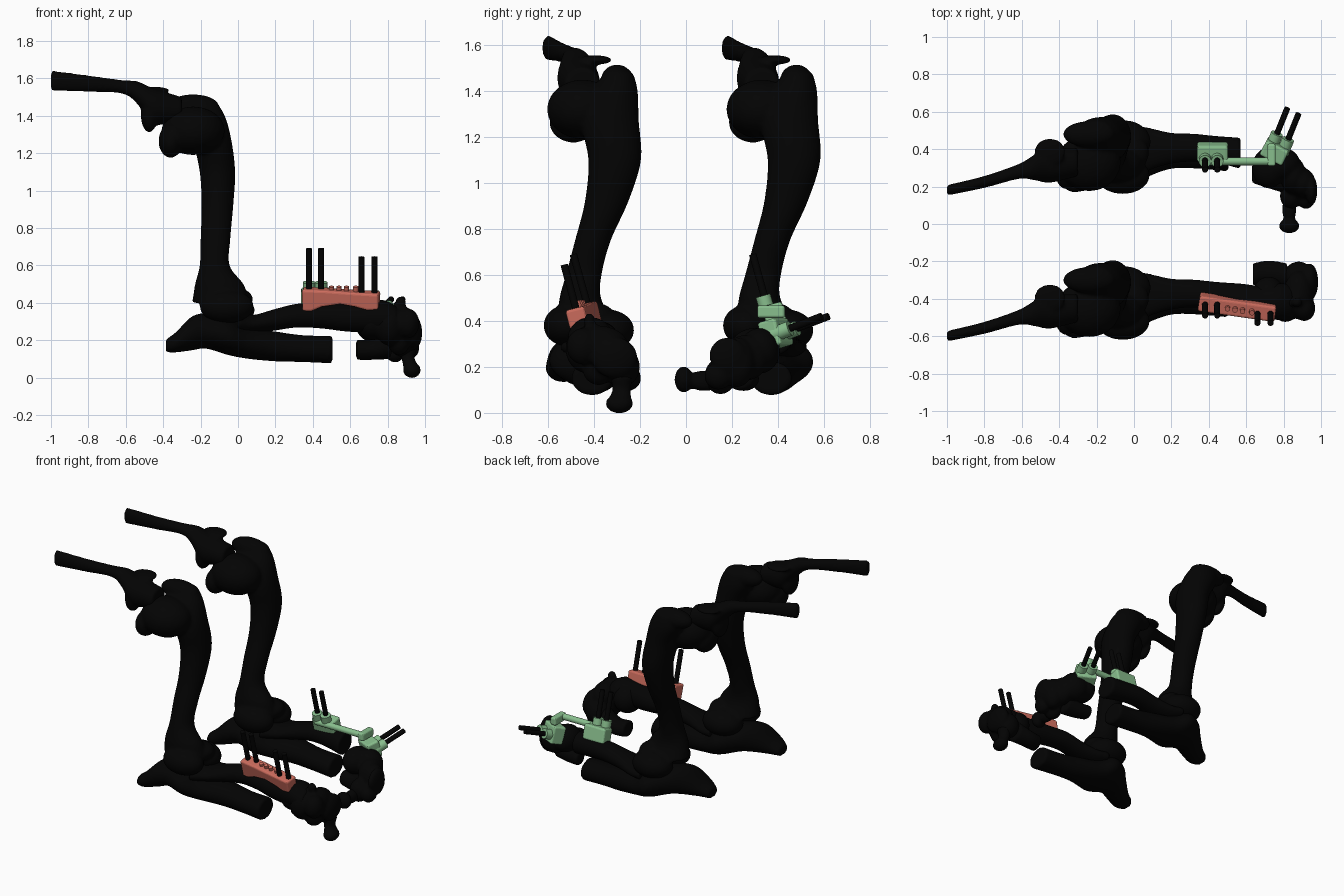
import bpy, bmesh, math
from mathutils import Vector, Matrix, Euler

cube = bpy.data.objects.get("Cube")
if cube:
    bpy.data.objects.remove(cube, do_unlink=True)


def material(name, rgb):
    m = bpy.data.materials.new(name)
    m.use_nodes = True
    m.diffuse_color = (*rgb, 1)
    m.node_tree.nodes["Principled BSDF"].inputs["Base Color"].default_value = (*rgb, 1)
    return m


BONE = material("black", (0.001, 0.001, 0.001))
RED = material("coral red", (0.6, 0.15, 0.11))
GREEN = material("soft green", (0.25, 0.52, 0.27))


def finish(bm, name, mat, shift=0):
    bmesh.ops.recalc_face_normals(bm, faces=bm.faces)
    mesh = bpy.data.meshes.new(name)
    bm.to_mesh(mesh)
    bm.free()
    mesh.materials.append(mat)
    ob = bpy.data.objects.new(name, mesh)
    ob.location.y = shift
    bpy.context.collection.objects.link(ob)
    return ob


def spline(rows, steps=5):
    """Smoothly interpolate between cross-section rows."""
    pts = [Vector(r) for r in rows]
    out = []
    for i in range(len(pts) - 1):
        b, c = pts[i], pts[i + 1]
        a = pts[i - 1] if i else b
        d = pts[i + 2] if i + 2 < len(pts) else c
        for s in range(steps):
            t = s / steps
            out.append(b + (c - a) * (t / 2) + (a * 2 - b * 5 + c * 4 - d) * (t * t / 2)
                       + (b * 3 - a - c * 3 + d) * (t ** 3 / 2))
    return out + [pts[-1]]


def loft(bm, rows, axis, sides=24):
    """Elliptical sections across the x or z axis, capped at both ends."""
    rings = []
    for x, y, z, r1, r2 in spline(rows):
        ring = []
        for k in range(sides):
            a = math.tau * k / sides
            u, v = r1 * math.cos(a), r2 * math.sin(a)
            ring.append(bm.verts.new((x, y + u, z + v) if axis == "x" else (x + u, y + v, z)))
        rings.append(ring)
    for p, q in zip(rings, rings[1:]):
        for k in range(sides):
            j = (k + 1) % sides
            bm.faces.new((p[k], p[j], q[j], q[k]))
    bm.faces.new(rings[0])
    bm.faces.new(rings[-1])


def bone(name, shift, rows=(), axis="x", blobs=()):
    """Fuse a lofted shaft and rounded knobs into one smooth bone."""
    bm = bmesh.new()
    if rows:
        loft(bm, rows, axis)
    for x, y, z, rx, ry, rz in blobs:
        bmesh.ops.create_icosphere(bm, subdivisions=3, radius=1,
                                   matrix=Matrix.LocRotScale((x, y, z), None, (rx, ry, rz)))
    ob = finish(bm, name, BONE, shift)
    fuse = ob.modifiers.new("fuse", "REMESH")
    fuse.mode = "VOXEL"
    fuse.voxel_size = 0.011
    fuse.use_smooth_shade = True
    soften = ob.modifiers.new("soften", "SMOOTH")
    soften.factor = 0.5
    soften.iterations = 3
    return ob


def rod(name, start, end, radius, mat, shift):
    a, b = Vector(start), Vector(end)
    bm = bmesh.new()
    rot = (b - a).to_track_quat("Z", "Y")
    bmesh.ops.create_cone(bm, cap_ends=True, segments=20, radius1=radius, radius2=radius,
                          depth=(b - a).length,
                          matrix=Matrix.LocRotScale((a + b) / 2, rot, None))
    for f in bm.faces:
        f.smooth = len(f.verts) == 4
    return finish(bm, name, mat, shift)


def slab(name, profile, depth, centre, rot, mat, shift):
    """Extrude an x-z profile along y, bevel it and place it."""
    bm = bmesh.new()
    face = bm.faces.new([bm.verts.new((x, -depth / 2, z)) for x, z in profile])
    ext = bmesh.ops.extrude_face_region(bm, geom=[face])["geom"]
    bmesh.ops.translate(bm, vec=(0, depth, 0),
                        verts=[v for v in ext if isinstance(v, bmesh.types.BMVert)])
    bm.transform(Matrix.LocRotScale(centre, Euler([math.radians(a) for a in rot]), None))
    ob = finish(bm, name, mat, shift)
    bev = ob.modifiers.new("rounded edges", "BEVEL")
    bev.width = 0.012
    bev.segments = 3
    return ob


def box(name, size, centre, rot, mat, shift):
    x, z = size[0] / 2, size[2] / 2
    return slab(name, [(-x, -z), (x, -z), (x, z), (-x, z)], size[1], centre, rot, mat, shift)


NEAR, FAR = -0.4, 0.38
radius_shaft = [(0, 0, .29, .15, .06), (.08, .02, .285, .115, .05), (.2, .025, .31, .083, .058),
                (.32, .028, .332, .075, .064), (.45, .017, .33, .073, .068),
                (.57, -.002, .325, .084, .078)]
radius_end = [(.68, -.015, .325, .085, .085), (.78, -.015, .325, .1, .09), (.85, -.02, .3, .09, .08)]

# Parts shared by both limbs
for side, dy in (("near", NEAR), ("far", FAR)):
    bone(side + "_shoulder_blade", dy,
         [(-1, -.2, 1.588, .028, .055), (-.8, -.155, 1.572, .032, .044), (-.62, -.1, 1.555, .04, .036),
          (-.54, -.08, 1.525, .065, .06), (-.46, -.07, 1.455, .09, .095),
          (-.38, -.06, 1.44, .085, .085), (-.3, -.05, 1.43, .075, .07)],
         blobs=[(-.45, .005, 1.535, .085, .075, .02), (-.475, -.08, 1.41, .045, .075, .1)])
    bone(side + "_upper_arm", dy,
         [(-.21, .11, 1.48, .09, .06), (-.19, .09, 1.4, .12, .1), (-.14, .07, 1.27, .105, .125),
          (-.11, .09, 1.1, .095, .115), (-.11, .055, .92, .085, .095), (-.12, -.005, .75, .08, .078),
          (-.125, -.045, .6, .08, .078), (-.1, -.06, .5, .13, .09), (-.09, -.04, .4, .155, .12)],
         axis="z",
         blobs=[(-.24, -.05, 1.32, .17, .155, .13), (-.36, -.09, 1.265, .065, .105, .09),
                (-.24, .1, 1.45, .14, .07, .065),
                (-.06, -.12, .38, .145, .1, .09), (-.05, .06, .36, .14, .115, .09),
                (-.01, .0, .42, .09, .09, .06)])
    bone(side + "_ulna", dy,
         [(-.385, -.13, .17, .05, .035), (-.33, -.13, .19, .08, .055), (-.25, -.09, .235, .11, .09),
          (-.17, -.04, .25, .14, .095), (-.05, -.01, .225, .185, .105), (.06, 0, .185, .135, .085),
          (.2, .01, .167, .095, .08), (.35, 0, .155, .085, .072), (.505, -.01, .15, .09, .074)])
    bone(side + "_radius", dy, radius_shaft + (radius_end if side == "near" else []))
    for n, x in enumerate((.38, .445)):
        rod(f"{side}_pin_{n}", (x, -.015, .42), (x, -.09, .69), .016, BONE, dy)

# Near limb: wrist, paw and ulna stub
bone("near_ulna_stub", NEAR,
     [(.635, .13, .15, .06, .055), (.72, .14, .15, .065, .055), (.82, .12, .18, .07, .07)])
bone("near_wrist", NEAR,
     blobs=[(.72, .01, .3, .09, .11, .1), (.81, -.025, .28, .08, .1, .11), (.88, .02, .29, .08, .13, .09),
            (.91, -.05, .29, .06, .07, .08), (.94, .09, .24, .045, .1, .09),
            (.88, .12, .2, .08, .08, .09), (.86, .02, .19, .06, .07, .07),
            (.87, -.02, .4, .03, .025, .035)])
bone("near_paw", NEAR,
     [(.91, .12, .16, .05, .05), (.91, .12, .1, .035, .04), (.93, .11, .05, .045, .055)],
     axis="z", blobs=[(.93, .11, .04, .048, .06, .042)])

# Far limb: turned wrist, paw and ulna stub
bone("far_ulna_stub", FAR,
     [(.63, -.11, .15, .05, .05), (.72, -.13, .15, .06, .055), (.82, -.15, .17, .07, .07)])
bone("far_wrist", FAR,
     blobs=[(.72, -.08, .28, .09, .11, .09), (.79, -.06, .27, .1, .09, .1),
            (.85, -.12, .24, .07, .1, .1), (.9, -.16, .22, .07, .08, .11),
            (.95, -.2, .25, .03, .08, .08), (.84, -.23, .16, .06, .07, .08),
            (.92, -.24, .16, .05, .06, .06)])
bone("far_paw", FAR,
     blobs=[(.83, -.3, .14, .038, .08, .045), (.83, -.39, .145, .055, .04, .058)])

# Near plate with arched underside, pins and bumps
plate_profile = [(-.205, -.065), (-.16, -.065), (-.1, -.04), (0, -.025), (.08, -.04),
                 (.15, -.06), (.205, -.055), (.21, .03), (.05, .04), (-.08, .05), (-.205, .055)]
slab("drill_plate", plate_profile, .085, (.55, -.046, .425), (14, 0, -9), RED, NEAR)
for n, x in enumerate((.66, .73)):
    rod(f"plate_pin_{n}", (x, -.07, .42), (x, -.13, .645), .016, BONE, NEAR)
for n, x in enumerate((.5, .54, .58, .63)):
    y = -.055 - (x - .55) * .16
    rod(f"plate_bump_{n}", (x, y + .01, .44), (x, y - .008, .487), .014, RED, NEAR)

# Far guide: two blocks with collars, joined by a stepped bar
box("guide_block_inner", (.165, .09, .1), (.42, .005, .425), (15, 0, 0), GREEN, FAR)
for n, x in enumerate((.38, .445)):
    rod(f"guide_collar_{n}", (x, -.025, .44), (x, -.045, .51), .033, GREEN, FAR)
rod("guide_bar", (.37, -.045, .445), (.74, -.045, .445), .021, GREEN, FAR)
box("guide_arm", (.045, .12, .055), (.735, -.01, .44), (0, 0, 0), GREEN, FAR)
box("guide_block_outer", (.135, .09, .12), (.755, .01, .345), (15, 0, -27), GREEN, FAR)
for n, (x, y) in enumerate(((.735, .03), (.795, .0))):
    base, tip = Vector((x, y, .34)), Vector((x + .085, y + .21, .42))
    rod(f"outer_pin_{n}", base, tip, .016, BONE, FAR)
    rod(f"outer_collar_{n}", base, base.lerp(tip, .35), .033, GREEN, FAR)
